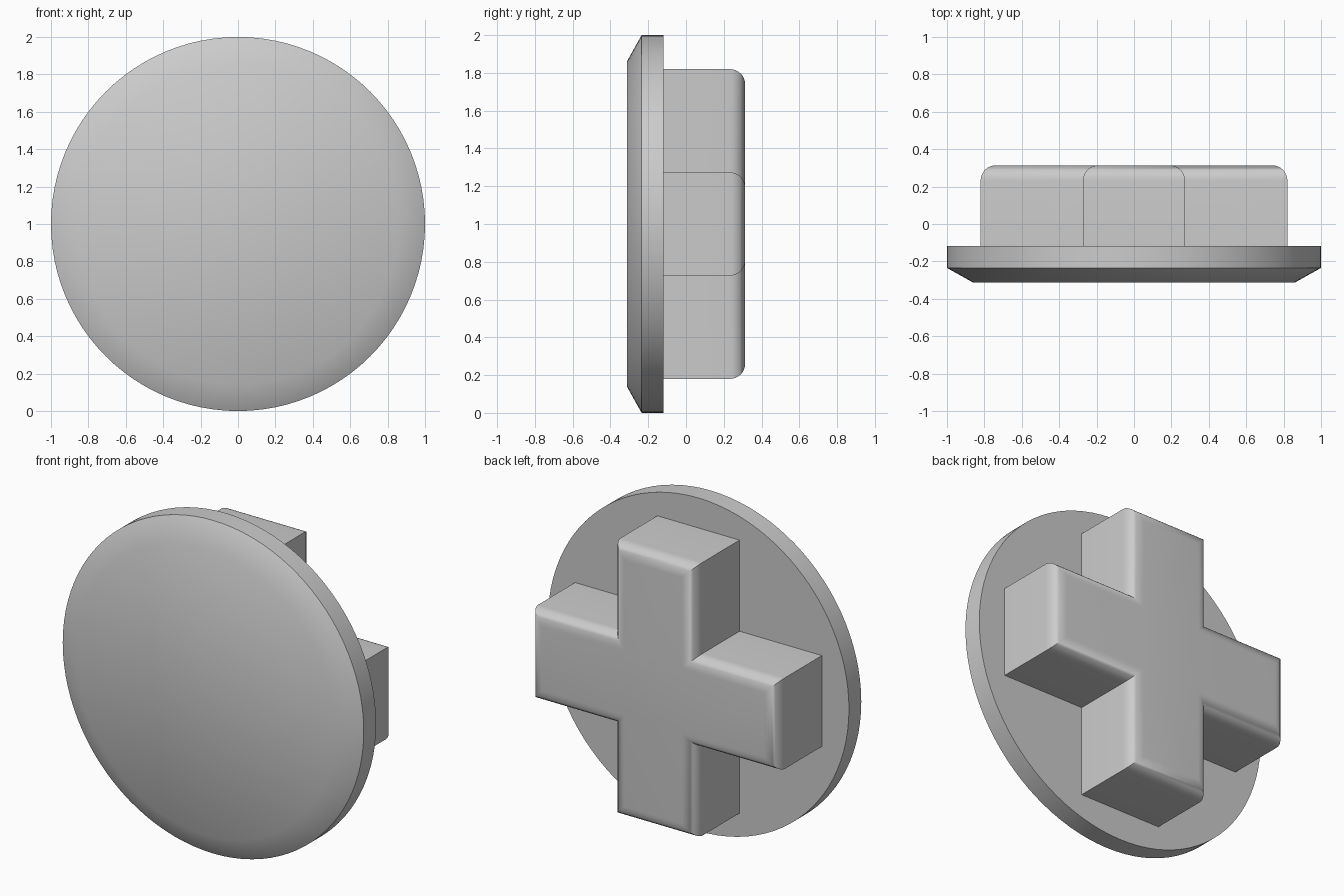
import bpy, bmesh, math

if "Cube" in bpy.data.objects:
    bpy.data.objects.remove(bpy.data.objects["Cube"])

grey = bpy.data.materials.new("plain_grey")
grey.use_nodes = True
colour = (0.6, 0.6, 0.6, 1)
grey.diffuse_color = colour
grey.node_tree.nodes["Principled BSDF"].inputs["Base Color"].default_value = colour


def finish(bm, name):
    """Turn a bmesh into a smooth object with sharp edges kept."""
    bmesh.ops.recalc_face_normals(bm, faces=bm.faces)
    mesh = bpy.data.meshes.new(name)
    bm.to_mesh(mesh)
    bm.free()
    mesh.materials.append(grey)
    obj = bpy.data.objects.new(name, mesh)
    bpy.context.collection.objects.link(obj)
    obj.location.z = 1
    bpy.ops.object.select_all(action="DESELECT")
    obj.select_set(True)
    bpy.context.view_layer.objects.active = obj
    bpy.ops.object.shade_smooth_by_angle(angle=math.radians(40))
    return obj


# Round cap with a chamfered front rim
SIDES = 96
bm = bmesh.new()
rings = []
for radius, y in [(0.86, -0.313), (1, -0.235), (1, -0.118)]:
    angles = [2 * math.pi * i / SIDES for i in range(SIDES)]
    rings.append([bm.verts.new((radius * math.cos(a), y, radius * math.sin(a)))
                  for a in angles])
for near, far in zip(rings, rings[1:]):
    for i in range(SIDES):
        j = (i + 1) % SIDES
        bm.faces.new((near[i], near[j], far[j], far[i]))
bm.faces.new(rings[0])
bm.faces.new(rings[-1])
finish(bm, "round_cap")

# Cross-shaped plug with rounded back edges
HALF, REACH, FRONT, BACK = 0.273, 0.82, -0.118, 0.313
bm = bmesh.new()
outline = []
for turn in range(4):
    c, s = [(1, 0), (0, 1), (-1, 0), (0, -1)][turn]
    for u, v in [(REACH, -HALF), (REACH, HALF), (HALF, HALF)]:
        outline.append(bm.verts.new((u * c - v * s, FRONT, u * s + v * c)))
base = bm.faces.new(outline)
made = bmesh.ops.extrude_face_region(bm, geom=[base], use_keep_orig=True)["geom"]
moved = [v for v in made if isinstance(v, bmesh.types.BMVert)]
bmesh.ops.translate(bm, verts=moved, vec=(0, BACK - FRONT, 0))
bmesh.ops.recalc_face_normals(bm, faces=bm.faces)
back_edges = [e for e in bm.edges if all(v.co.y > BACK - 0.01 for v in e.verts)]
bmesh.ops.bevel(bm, geom=back_edges, offset=0.08, segments=8, profile=0.5,
                affect="EDGES")
finish(bm, "cross_plug")
